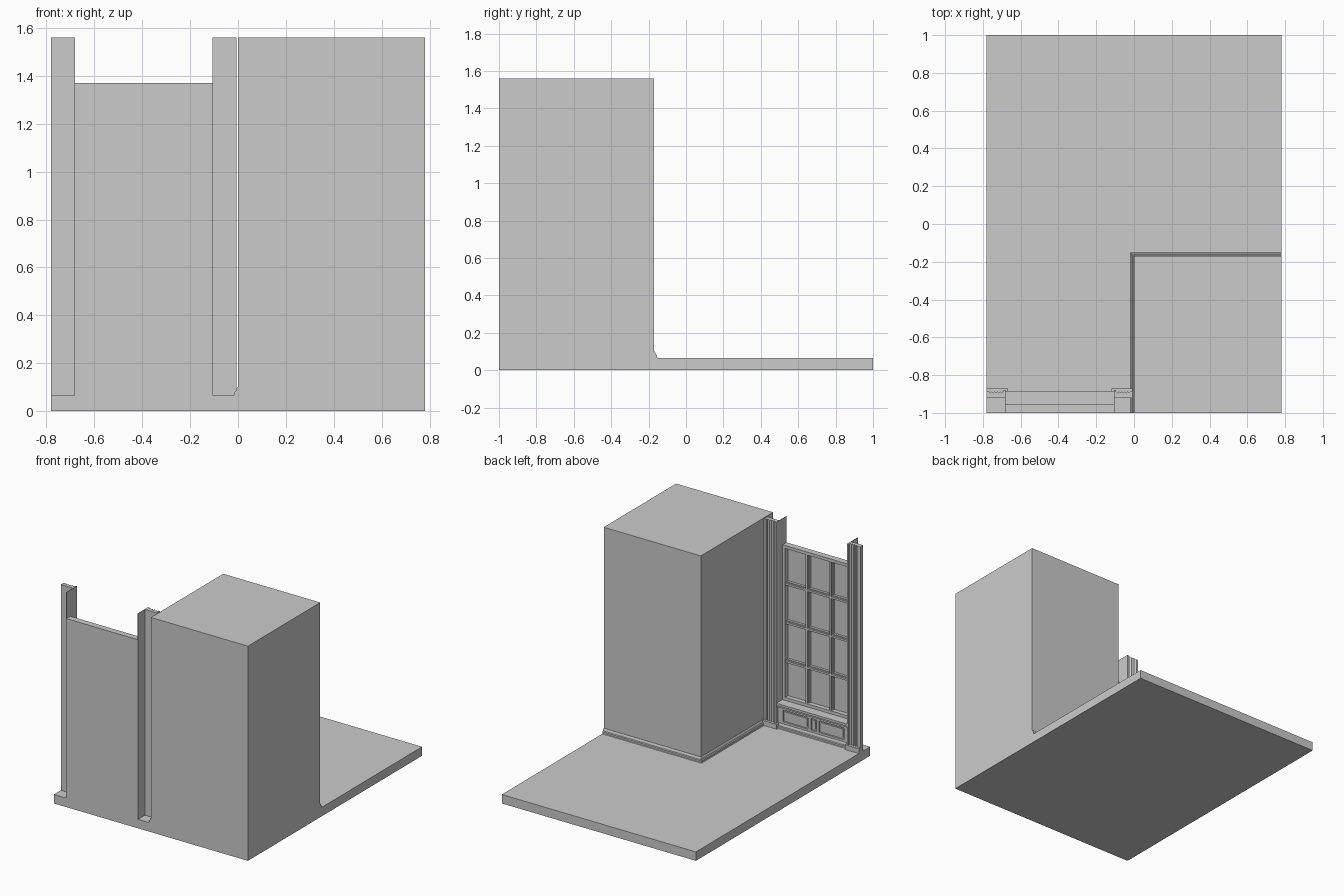
import bpy, bmesh, math

if "Cube" in bpy.data.objects:
    bpy.data.objects.remove(bpy.data.objects["Cube"])

H = 1.56        # wall height
F = 0.065       # floor level
XL, XR = -0.68, -0.107   # window opening
XC = (XL + XR) / 2


def mesh_object(name, bm):
    bmesh.ops.recalc_face_normals(bm, faces=bm.faces)
    me = bpy.data.meshes.new(name)
    bm.to_mesh(me)
    bm.free()
    ob = bpy.data.objects.new(name, me)
    bpy.context.collection.objects.link(ob)
    return ob


def boxes(name, items):
    """One object from boxes given as x0, x1, y0, y1, z0, z1."""
    bm = bmesh.new()
    for x0, x1, y0, y1, z0, z1 in items:
        vs = bmesh.ops.create_cube(bm, size=1)["verts"]
        for v in vs:
            v.co.x = x0 if v.co.x < 0 else x1
            v.co.y = y0 if v.co.y < 0 else y1
            v.co.z = z0 if v.co.z < 0 else z1
    return mesh_object(name, bm)


def loft(name, rings):
    """Closed rings joined in sequence and capped at both ends."""
    bm = bmesh.new()
    rows = [[bm.verts.new(p) for p in r] for r in rings]
    n = len(rows[0])
    for a, b in zip(rows, rows[1:]):
        for i in range(n):
            j = (i + 1) % n
            bm.faces.new((a[i], a[j], b[j], b[i]))
    bm.faces.new(rows[0])
    bm.faces.new(rows[-1])
    return mesh_object(name, bm)


# Floor slab and wall block
boxes("floor_slab", [(-0.78, 0.78, -1, 1, 0, F)])
boxes("wall_block", [(0, 0.78, -1, -0.17, F, H)])

# Skirting: (offset from wall, height), mitred round the block corner
skirt = [(0, F), (0.018, F), (0.015, 0.068), (0.015, 0.08), (0.009, 0.084),
         (0.006, 0.095), (0.002, 0.1), (0, 0.1)]
loft("block_skirting", [
    [(-o, -1, z) for o, z in skirt],
    [(-o, -0.17 + o, z) for o, z in skirt],
    [(0.78, -0.17 + o, z) for o, z in skirt]])
loft("window_skirting", [[(x, -0.902 + o, z) for o, z in skirt] for x in (XL, XR)])

# Fluted casings, plinths and thin jambs either side of the window
flutes = []
N, x0, w = 5, -0.768, 0.015
for i in range(N):
    for k in range(5):
        t = k / 4
        flutes.append((x0 + w * (i + 0.1 + 0.8 * t), -0.887 - 0.007 * math.sin(math.pi * t)))
section = ([(-0.78, -0.92), (-0.78, -0.887)] + flutes +
           [(-0.69, -0.887), (-0.69, -0.88), (XL, -0.88), (XL, -0.92)])
for side in ("left", "right"):
    def place(x):
        return x if side == "left" else 2 * XC - x
    loft(side + "_casing", [[(place(x), y, z) for x, y in section] for z in (F, H)])
    a, b = sorted((place(-0.78), place(-0.667)))
    boxes(side + "_plinth", [(a, b, -0.92, -0.87, F, 0.1)])
    a, b = sorted((place(XL), place(XL - 0.003)))
    boxes(side + "_jamb", [(a, b, -1, -0.92, F, H)])

# Window: pane, surrounding sash and stepped glazing bars (3 x 4)
SILL, TOP = 0.245, 1.37
boxes("window_pane", [(XL, XR, -1, -0.988, F, TOP)])
s = 0.022
boxes("window_sash", [
    (XL, XL + s, -0.988, -0.955, SILL, TOP), (XR - s, XR, -0.988, -0.955, SILL, TOP),
    (XL + s, XR - s, -0.988, -0.955, TOP - s, TOP),
    (XL + s, XR - s, -0.988, -0.955, SILL, SILL + s)])
bars = []
for hw, y in ((0.013, -0.970), (0.007, -0.957)):
    for i in (1, 2):
        x = XL + (XR - XL) * i / 3
        bars.append((x - hw, x + hw, -0.988, y, SILL + s, TOP - s))
    for i in (1, 2, 3):
        z = SILL + (TOP - SILL) * i / 4
        bars.append((XL + s, XR - s, -0.988, y, z - hw, z + hw))
boxes("glazing_bars", bars)

# Sill and panelled apron beneath the window
boxes("window_sill", [(XL, XR, -0.988, -0.885, 0.228, SILL),
                      (XL, XR, -0.988, -0.894, 0.215, 0.228)])
boxes("apron_back", [(XL, XR, -0.988, -0.914, F, 0.215)])
openings = [(XL + 0.04, XC - 0.045), (XC - 0.022, XC + 0.022), (XC + 0.045, XR - 0.04)]
Z0, Z1 = 0.115, 0.2
edges = [XL] + [e for o in openings for e in o] + [XR]
frame = [(XL, XR, -0.914, -0.902, F, Z0), (XL, XR, -0.914, -0.902, Z1, 0.215)]
frame += [(edges[i], edges[i + 1], -0.914, -0.902, Z0, Z1) for i in range(0, len(edges), 2)]
boxes("apron_frame", frame)
boxes("apron_panels", [(a + 0.012, b - 0.012, -0.914, -0.908, Z0 + 0.012, Z1 - 0.012)
                       for a, b in openings])
